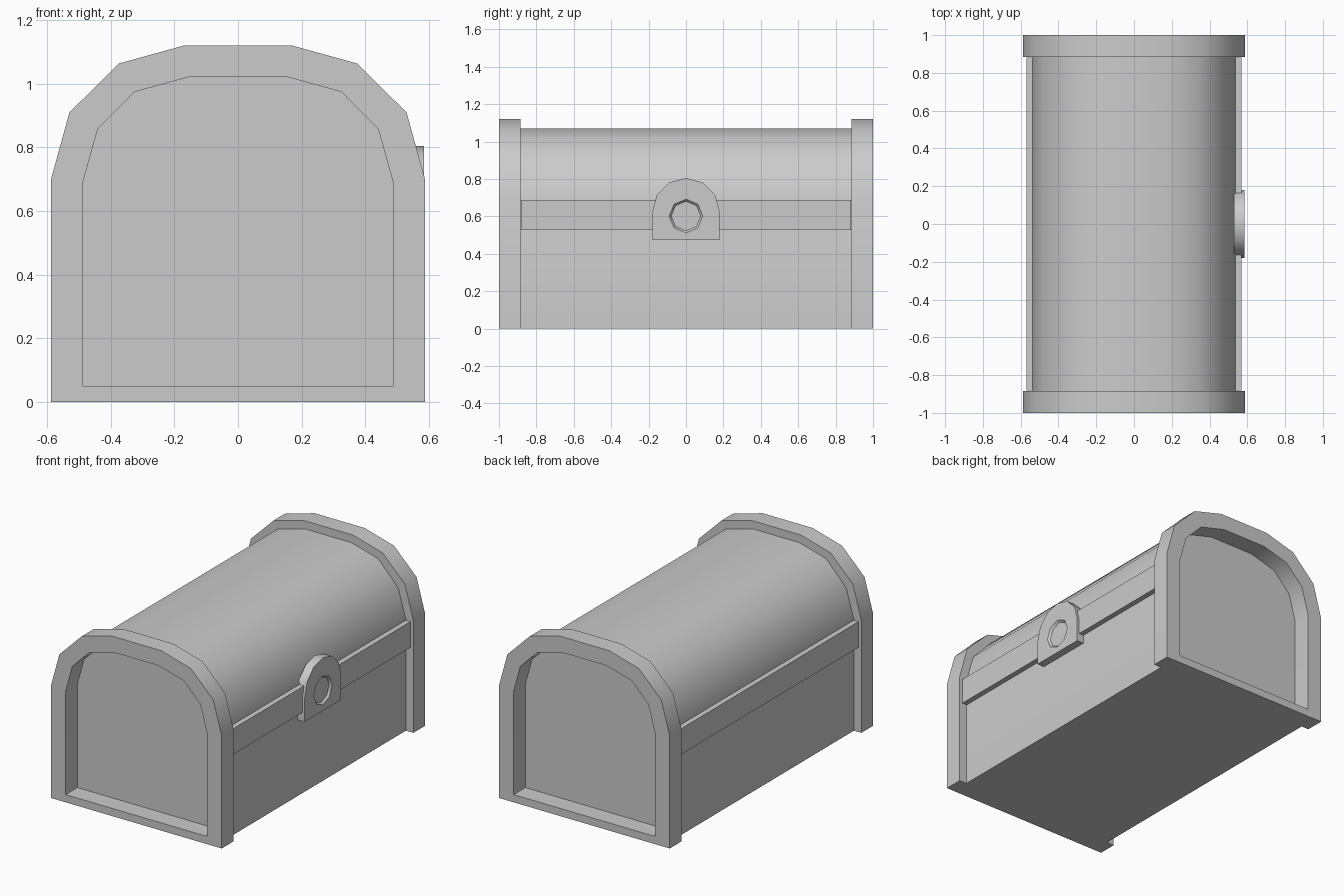
import bpy, bmesh
from math import sin, cos, radians, pi

if "Cube" in bpy.data.objects:
    bpy.data.objects.remove(bpy.data.objects["Cube"])


def arch(half, bottom, points):
    """Closed, mirrored profile: flat base plus shoulder points listed from the side upwards."""
    right = [(half, bottom)] + points
    left = [(-a, z) for a, z in reversed(right) if a > 0]
    return right + left


def finish(name, bm):
    bmesh.ops.recalc_face_normals(bm, faces=bm.faces)
    mesh = bpy.data.meshes.new(name)
    bm.to_mesh(mesh)
    bm.free()
    obj = bpy.data.objects.new(name, mesh)
    bpy.context.collection.objects.link(obj)
    bpy.ops.object.select_all(action='DESELECT')
    obj.select_set(True)
    bpy.context.view_layer.objects.active = obj
    bpy.ops.object.shade_smooth_by_angle(angle=radians(40))
    return obj


def bridge(bm, loop_a, loop_b):
    n = len(loop_a)
    for i in range(n):
        j = (i + 1) % n
        bm.faces.new((loop_a[i], loop_a[j], loop_b[j], loop_b[i]))


def loop_y(bm, profile, y):
    return [bm.verts.new((x, y, z)) for x, z in profile]


# Domed chest body between the end bands
END = 0.885
body = arch(0.537, 0, [(0.537, 0.69), (0.483, 0.875), (0.345, 1.02), (0.16, 1.07)])
bm = bmesh.new()
a, b = loop_y(bm, body, -END), loop_y(bm, body, END)
bridge(bm, a, b)
bm.faces.new(a)
bm.faces.new(b)
finish("chest_body", bm)

# Raised frames around both ends, leaving a recessed end panel
outer = arch(0.588, 0, [(0.588, 0.70), (0.53, 0.91), (0.375, 1.064), (0.172, 1.12)])
inner = arch(0.487, 0.048, [(0.487, 0.692), (0.441, 0.858), (0.325, 0.975), (0.153, 1.022)])
for name, side in (("front_end_frame", -1), ("back_end_frame", 1)):
    bm = bmesh.new()
    loops = [loop_y(bm, p, side * y) for p, y in
             ((outer, END), (outer, 1), (inner, 1), (inner, END))]
    for i in range(4):
        bridge(bm, loops[i], loops[(i + 1) % 4])
    finish(name, bm)

# Lid rim strips along both long sides
for name, side in (("right_rim", 1), ("left_rim", -1)):
    bm = bmesh.new()
    bmesh.ops.create_cube(bm, size=1)
    bmesh.ops.scale(bm, vec=(0.04, 2 * END - 0.006, 0.16), verts=bm.verts)
    bmesh.ops.translate(bm, vec=(side * 0.55, 0, 0.608), verts=bm.verts)
    finish(name, bm)

# Arched lock plate with an octagonal socket
plate = arch(0.18, 0.475, [(0.18, 0.625), (0.156, 0.715), (0.09, 0.781), (0, 0.805)])
bm = bmesh.new()


def loop_x(points, x):
    return [bm.verts.new((x, y, z)) for y, z in points]


def octagon(r):
    return [(r * cos(i * pi / 4), 0.602 + r * sin(i * pi / 4)) for i in range(8)]


back, front = loop_x(plate, 0.53), loop_x(plate, 0.585)
bridge(bm, back, front)
bm.faces.new(back)
rim, floor = loop_x(octagon(0.09), 0.585), loop_x(octagon(0.079), 0.572)
bridge(bm, rim, floor)
bm.faces.new(floor)
edges = [bm.edges.get((l[i], l[(i + 1) % len(l)])) for l in (front, rim) for i in range(len(l))]
bmesh.ops.triangle_fill(bm, edges=edges, use_beauty=True)
finish("lock_plate", bm)
